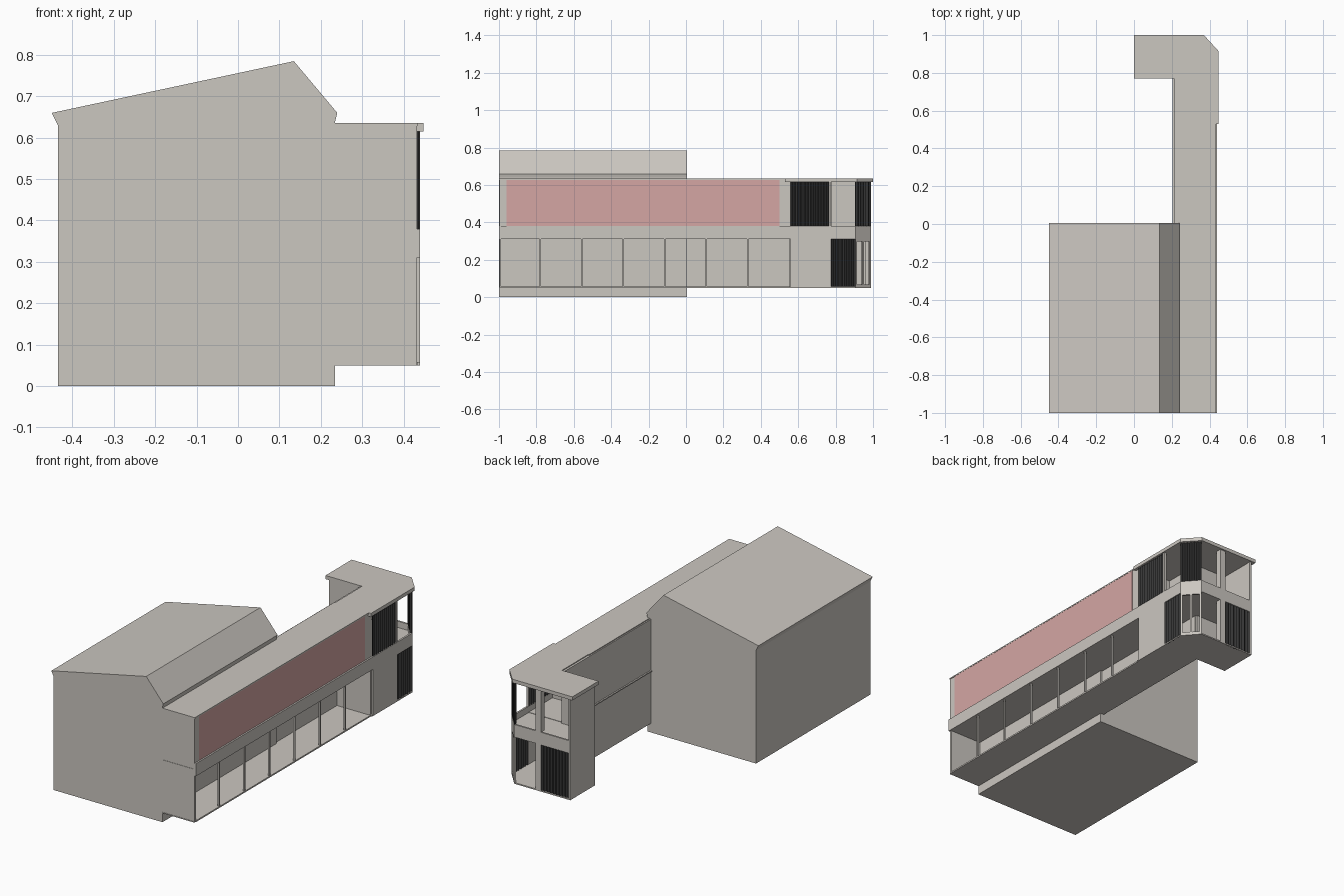
import bpy
from mathutils import Vector

cube = bpy.data.objects.get("Cube")
if cube:
    bpy.data.objects.remove(cube)


def material(name, rgb):
    m = bpy.data.materials.new(name)
    m.use_nodes = True
    m.diffuse_color = (*rgb, 1)
    m.node_tree.nodes["Principled BSDF"].inputs["Base Color"].default_value = (*rgb, 1)
    return m


PLASTER = material("warm grey plaster", (0.60, 0.57, 0.53))
PINK = material("pink panel", (0.66, 0.38, 0.37))
DARK = material("dark louvre", (0.035, 0.035, 0.035))


def mesh_object(name, verts, faces, mat):
    me = bpy.data.meshes.new(name)
    me.from_pydata(verts, [], faces)
    me.materials.append(mat)
    ob = bpy.data.objects.new(name, me)
    bpy.context.scene.collection.objects.link(ob)
    return ob


def prism(name, outline, low, high, mat=PLASTER, along="z"):
    """Extrude a counter-clockwise outline, either upwards (x, y) or along y (x, z)."""
    n = len(outline)
    if along == "z":
        verts = [(a, b, h) for h in (low, high) for a, b in outline]
    else:
        verts = [(a, h, b) for h in (high, low) for a, b in outline]
    faces = [tuple(reversed(range(n))), tuple(range(n, 2 * n))]
    faces += [(i, (i + 1) % n, (i + 1) % n + n, i + n) for i in range(n)]
    return mesh_object(name, verts, faces, mat)


def box(name, x, y, z, mat=PLASTER):
    corners = [(x[0], y[0]), (x[1], y[0]), (x[1], y[1]), (x[0], y[1])]
    return prism(name, corners, *z, mat)


def wall(name, p, q, z, mat=PLASTER, thick=0.01):
    """Upright plate whose outer side lies right of the direction p to q."""
    p, q = Vector(p), Vector(q)
    d = (q - p).normalized()
    inward = Vector((-d.y, d.x)) * thick
    return prism(name, [p, q, q + inward, p + inward], *z, mat)


def louvre(name, p, q, z):
    """Folded upright screen between two plan points."""
    p, q = Vector(p), Vector(q)
    d = (q - p).normalized()
    inward = Vector((-d.y, d.x))
    count = 2 * max(2, round((q - p).length / 0.018))
    outer = [p.lerp(q, i / count) + inward * (0.008 * (i % 2)) for i in range(count + 1)]
    inner = [v + inward * 0.004 for v in reversed(outer)]
    return prism(name, outer + inner, *z, DARK)


BASE, BAND_LOW, BAND_TOP, EAVE, TOP = 0.05, 0.31, 0.38, 0.615, 0.635
LOWER, UPPER = (BASE, BAND_LOW), (BAND_TOP, EAVE)

# Main hall with its uneven roof
prism("main_hall", [(-0.435, 0), (0.235, 0), (0.235, 0.64), (0.24, 0.66),
                    (0.135, 0.785), (-0.45, 0.66), (-0.435, 0.63)],
      -1, 0.005, along="y")

# Long wing: floor, roof and walls
box("wing_floor", (0.22, 0.432), (-1, 0.56), (BASE, 0.055))
box("wing_roof", (0.22, 0.434), (-1, 0.54), (0.628, TOP))
box("wing_end_wall", (0.23, 0.432), (-0.998, -0.988), (BASE, 0.63))
box("wing_back_wall", (0.213, 0.225), (0, 0.77), (BASE, 0.63))
box("wing_middle_slab", (0.205, 0.434), (-1, 0.77), (0.341, 0.347))
box("wing_ceiling", (0.22, 0.43), (-0.99, 0.56), (BAND_LOW, 0.318))
box("upper_facade", (0.42, 0.431), (-0.99, 0.56), (BAND_TOP, 0.63))
box("pink_facade_panel", (0.43, 0.433), (-0.96, 0.5), (0.382, 0.628), PINK)
box("wing_partition", (0.22, 0.43), (0.55, 0.56), (BASE, 0.63))

# Ground floor mullions
for i in range(6):
    y = -0.778 + i * 0.2215
    box(f"mullion_{i + 1}", (0.422, 0.432), (y - 0.004, y + 0.004), LOWER)
box("facade_sill", (0.425, 0.434), (-0.99, 0.56), (BASE, 0.058))

# Corner pavilion plan, with a cut corner
E, N, W, S = 0.44, 0.99, 0.02, 0.77
cut_a, cut_b = (E, 0.905), (0.365, N)
plan = [(0.22, 0.55), (E, 0.55), cut_a, cut_b, (W, N), (W, S), (0.22, S)]
prism("pavilion_floor", plan, BASE, 0.057)
prism("pavilion_upper_floor", plan, BAND_LOW, 0.345)
prism("pavilion_roof", [(0.225, 0.53), (0.448, 0.53), (0.448, 0.915), (0.37, 1),
                        (0, 1), (0, S), (0.225, S)], EAVE, TOP)

# Projecting band around the building
band = (BAND_LOW, BAND_TOP)
route = [(E, -1), cut_a, cut_b, (W, N), (W, S)]
for i in range(4):
    wall(f"floor_band_{i + 1}", route[i], route[i + 1], band)

# Pavilion solid walls
wall("pavilion_west_wall", (W, N), (W, S), (BASE, EAVE))
wall("pavilion_south_wall", (W, S), (0.22, S), (BASE, EAVE))
wall("pavilion_lower_east_wall", (E, 0.56), (E, S), LOWER)

# Dark folded screens
louvre("upper_east_louvre", (E, 0.56), (E, S), UPPER)
louvre("lower_east_louvre", (E, S), cut_a, LOWER)
louvre("upper_corner_louvre", cut_a, cut_b, UPPER)
louvre("lower_north_louvre", (0.2, N), (W + 0.01, N), LOWER)

# Posts beside the open bays
for name, z in (("lower", LOWER), ("upper", UPPER)):
    box(f"{name}_north_post", (0.2, 0.235), (N - 0.03, N), z)
    box(f"{name}_west_corner_post", (W, W + 0.012), (N - 0.012, N), z)
    box(f"{name}_east_post", (E - 0.012, E), (S - 0.006, S + 0.006), z)

# Framed pair of openings across the cut corner
a, b = Vector(cut_a), Vector(cut_b)
for i, t in enumerate((0, 0.45, 0.9)):
    wall(f"corner_frame_post_{i + 1}", a.lerp(b, t), a.lerp(b, t + 0.1), LOWER)
for name, z in (("bottom", (BASE, 0.068)), ("top", (0.297, BAND_LOW))):
    wall(f"corner_frame_{name}", a, b, z)
